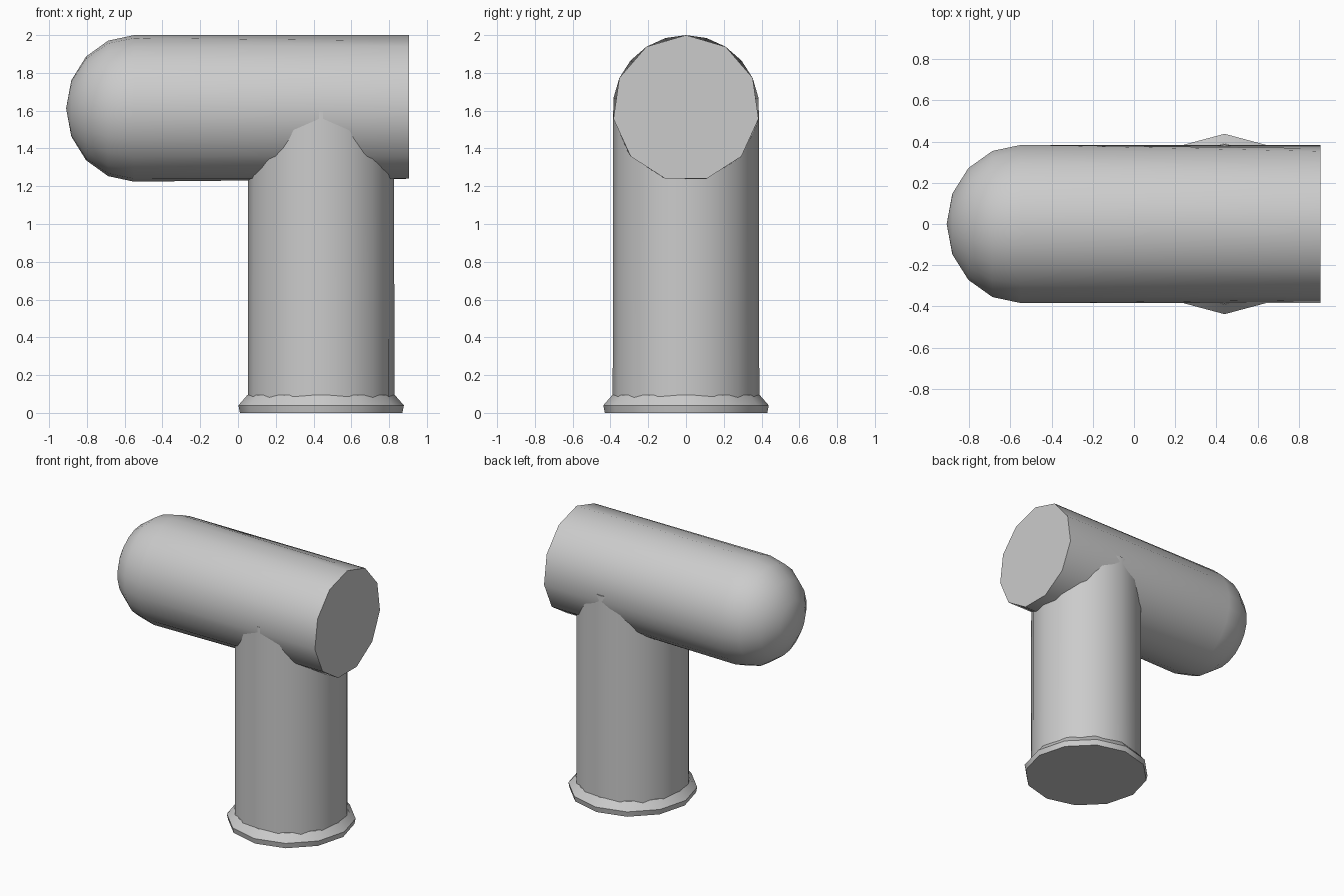
import bpy, bmesh, math
from math import sin, cos, pi, radians
from mathutils import Matrix

cube = bpy.data.objects.get("Cube")
if cube:
    bpy.data.objects.remove(cube, do_unlink=True)

grey = bpy.data.materials.new("plain grey")
grey.use_nodes = True
colour = (0.6, 0.6, 0.6, 1)
grey.diffuse_color = colour
grey.node_tree.nodes["Principled BSDF"].inputs["Base Color"].default_value = colour


def lathe(name, profile, sides, matrix, coarse_end=False, angle=35):
    """Revolve (radius, height) points about local z; first vertex on local +x."""
    bm = bmesh.new()
    rings = []
    for r, h in profile:
        if r == 0:
            rings.append([bm.verts.new((0, 0, h))])
        else:
            rings.append([bm.verts.new((r * cos(2 * pi * i / sides),
                                        r * sin(2 * pi * i / sides), h))
                          for i in range(sides)])
    if coarse_end:  # flatten every other corner so the cut end has half the sides
        last = rings[-1]
        for i in range(1, sides, 2):
            last[i].co = (last[i - 1].co + last[(i + 1) % sides].co) / 2
    for a, b in zip(rings, rings[1:]):
        for i in range(sides):
            j = (i + 1) % sides
            if len(a) == 1:
                bm.faces.new((a[0], b[j], b[i]))
            else:
                bm.faces.new((a[i], a[j], b[j], b[i]))
    for ring in (rings[0], rings[-1]):
        if len(ring) > 1:
            bm.faces.new(ring)
    bmesh.ops.recalc_face_normals(bm, faces=bm.faces)
    mesh = bpy.data.meshes.new(name)
    bm.to_mesh(mesh)
    bm.free()
    obj = bpy.data.objects.new(name, mesh)
    obj.matrix_world = matrix
    mesh.materials.append(grey)
    bpy.context.collection.objects.link(obj)
    bpy.ops.object.select_all(action='DESELECT')
    obj.select_set(True)
    bpy.context.view_layer.objects.active = obj
    bpy.ops.object.shade_smooth_by_angle(angle=radians(angle))
    return obj


# Horizontal arm: domed at the right, cut flat at the left
R, axis_z, dome_x, dome_len = 0.388, 1.612, -0.55, 0.36
dome = [(R * sin(t * pi / 8), dome_x - dome_len * cos(t * pi / 8)) for t in range(5)]
# local z -> world x, local x -> world z
lay_down = Matrix(((0, 0, 1, 0), (0, -1, 0, 0), (1, 0, 0, axis_z), (0, 0, 0, 1)))
lathe("arm", dome + [(R, 0.905)], 22, lay_down, coarse_end=True)

# Upright post, ending inside the arm
stand = Matrix.Translation((0.44, 0, 0)) @ Matrix.Rotation(pi / 2, 4, 'Z')
lathe("post", [(0.388, 0.08), (0.386, 1.6)], 16, stand)

# Flared collar around the foot of the post
lathe("foot_collar", [(0.43, 0.005), (0.438, 0.045), (0.39, 0.1)], 12, stand, angle=32)
for name in ("foot_collar",):
    bpy.data.objects[name].location.z = -0.005
